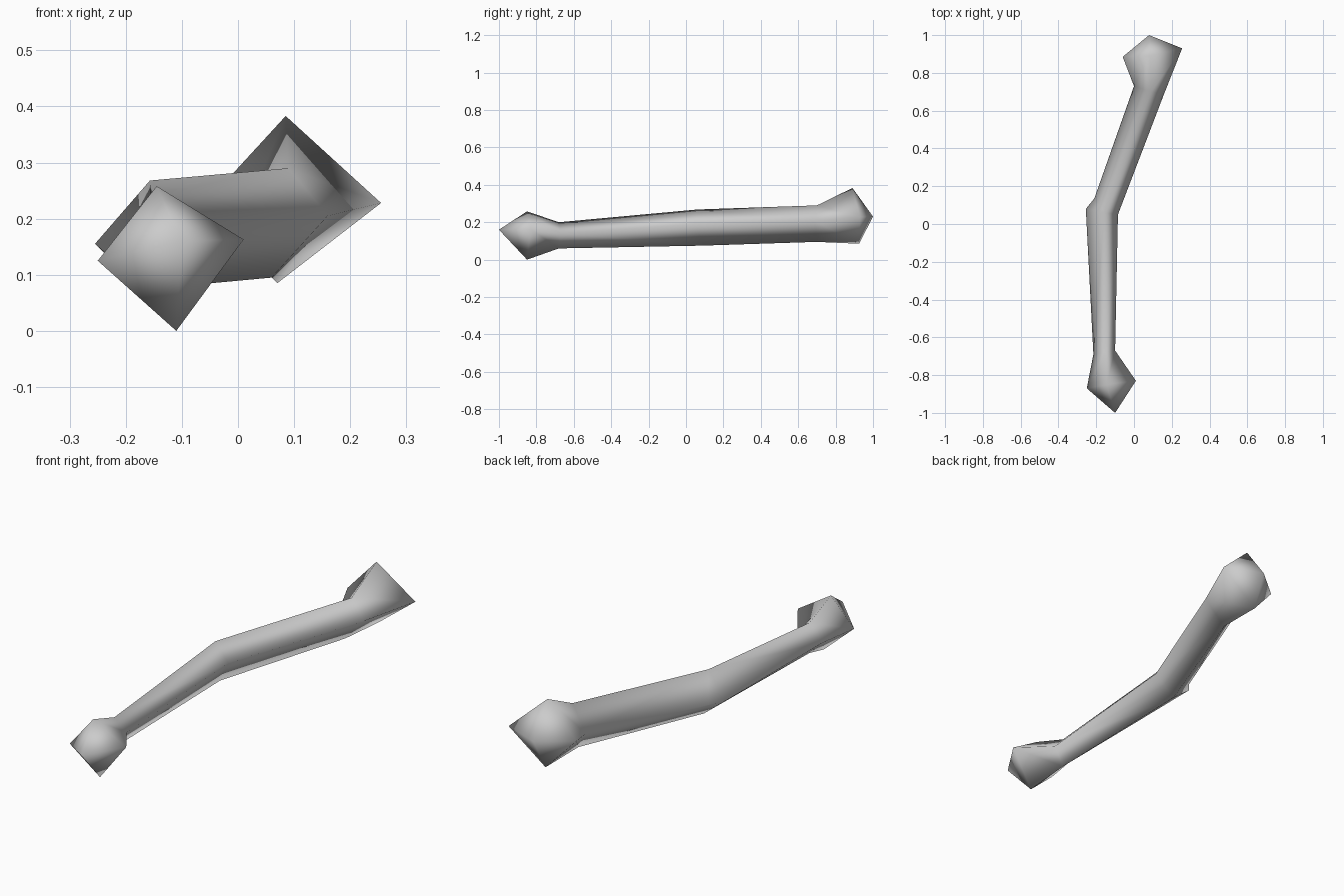
import bpy
import bmesh

cube = bpy.data.objects.get("Cube")
if cube:
    bpy.data.objects.remove(cube, do_unlink=True)

# Single bone-grey colour
grey = bpy.data.materials.new("bone grey")
grey.use_nodes = True
colour = (0.6, 0.6, 0.6, 1)
grey.diffuse_color = colour
grey.node_tree.nodes["Principled BSDF"].inputs["Base Color"].default_value = colour

# Four-cornered sections along the bone: right side, top, left side, bottom
sections = [
    # front knob
    [(-.25, -.87, .125), (-.145, -.85, .258), (.01, -.83, .163), (-.11, -.85, 0)],
    # front neck
    [(-.215, -.69, .12), (-.155, -.68, .2), (-.1, -.67, .14), (-.155, -.68, .06)],
    # bend in the shaft
    [(-.255, .08, .155), (-.157, .06, .268), (-.085, .05, .19), (-.155, .09, .075)],
    # back neck
    [(0, .73, .185), (.09, .7, .29), (.16, .69, .205), (.06, .7, .095)],
    # back knob
    [(-.06, .885, .225), (.085, .89, .383), (.255, .93, .228), (.07, .925, .085)],
]
front_tip = (-.1, -1, .16)
back_tip = (.08, 1, .23)

bm = bmesh.new()
rings = [[bm.verts.new(p) for p in section] for section in sections]

# Shaft and flared necks
for a, b in zip(rings, rings[1:]):
    for i in range(4):
        j = (i + 1) % 4
        bm.faces.new((a[i], a[j], b[j], b[i]))

# Pointed ends
for ring, tip in ((rings[0], front_tip), (rings[-1], back_tip)):
    apex = bm.verts.new(tip)
    for i in range(4):
        bm.faces.new((ring[i], ring[(i + 1) % 4], apex))

# Small dent just behind the outer corner of the bend
corner, neck = rings[2][0], rings[3][0]
edge = bm.edges.get((corner, neck))
new_edge, dent = bmesh.utils.edge_split(edge, corner, 0.1)
dent.co = (-.21, .135, .147)

bmesh.ops.recalc_face_normals(bm, faces=bm.faces)
for face in bm.faces:
    face.smooth = True

mesh = bpy.data.meshes.new("bone")
bm.to_mesh(mesh)
bm.free()
mesh.materials.append(grey)
bone = bpy.data.objects.new("bone", mesh)
bpy.context.collection.objects.link(bone)
